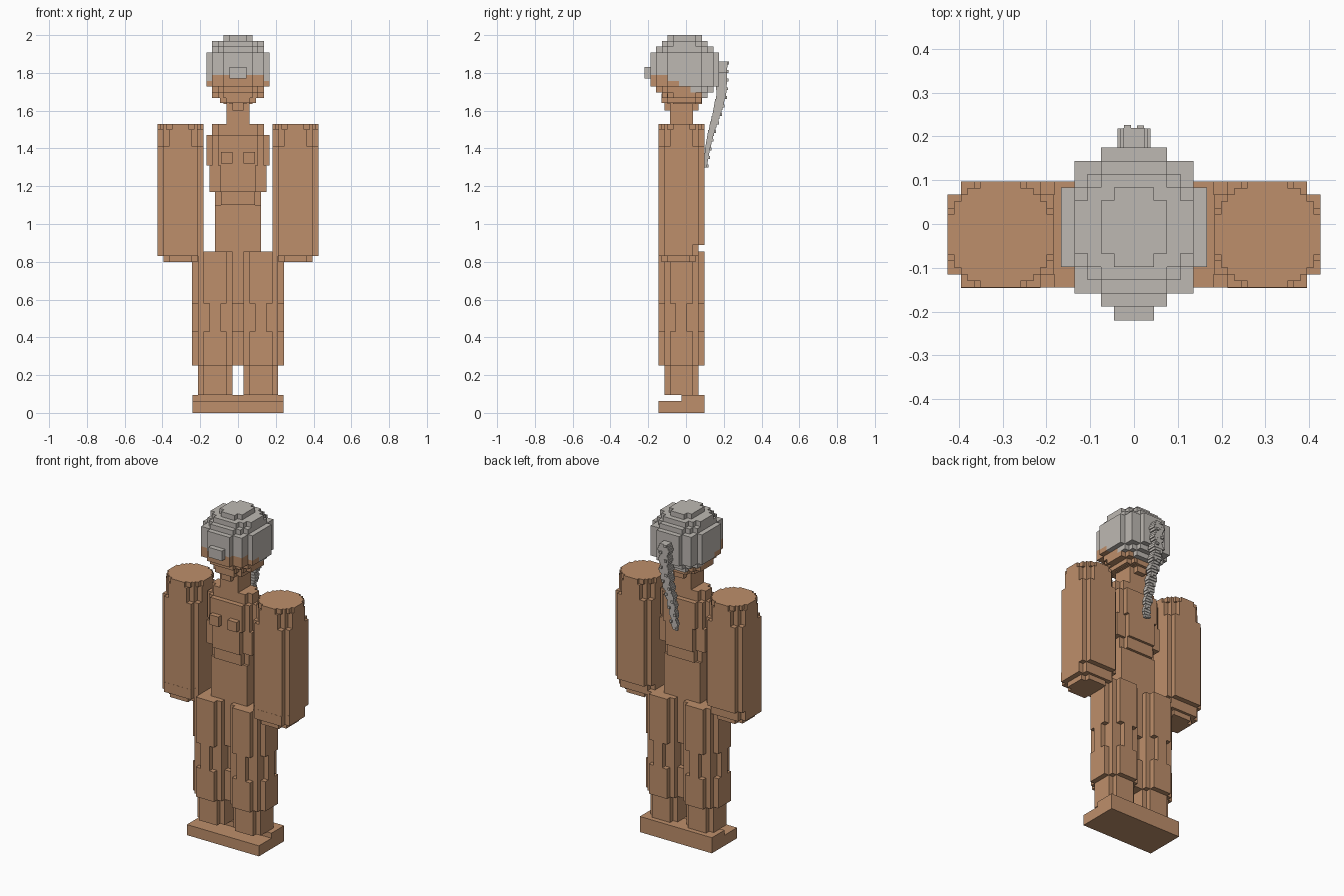
import bpy, bmesh
from mathutils import Matrix, Vector

default = bpy.data.objects.get("Cube")
if default:
    bpy.data.objects.remove(default)

U = 2 / 66          # block size
MID = -0.024        # depth centre of the body


def material(name, rgb):
    m = bpy.data.materials.new(name)
    m.use_nodes = True
    m.diffuse_color = (*rgb, 1)
    m.node_tree.nodes["Principled BSDF"].inputs["Base Color"].default_value = (*rgb, 1)
    return m


WOOD = material("warm brown", (0.515, 0.275, 0.147))
GREY = material("light grey", (0.515, 0.485, 0.450))


def box(bm, x0, x1, y0, y1, z0, z1):
    centre = Vector(((x0 + x1) / 2, (y0 + y1) / 2, (z0 + z1) / 2))
    scale = Matrix.Diagonal((x1 - x0, y1 - y0, z1 - z0, 1))
    bmesh.ops.create_cube(bm, size=1, matrix=Matrix.Translation(centre) @ scale)


def finish(name, bm, mat):
    mesh = bpy.data.meshes.new(name)
    bm.to_mesh(mesh)
    bm.free()
    mesh.materials.append(mat)
    ob = bpy.data.objects.new(name, mesh)
    bpy.context.collection.objects.link(ob)


def rows(rx, ry, power, u=U):
    """Half width and depth range of each block row in a rounded outline."""
    n = max(1, round(2 * ry / u))
    step = 2 * ry / n
    for j in range(n):
        y = -ry + (j + 0.5) * step
        w = rx * (1 - abs(y / ry) ** power) ** (1 / power)
        half = rx - u * round((rx - w) / u)
        if half > 0.005:
            yield half, y - step / 2, y + step / 2


def tower(name, cx, slices, mat=WOOD):
    """Stack of slices: bottom, top, x radius, y radius, power, block, y centre."""
    bm = bmesh.new()
    for z0, z1, rx, ry, power, u, cy in slices:
        for half, y0, y1 in rows(rx, ry, power, u):
            box(bm, cx - half, cx + half, cy + y0, cy + y1, z0, z1)
    finish(name, bm, mat)


# Base with raised heel half
bm = bmesh.new()
box(bm, -0.242, 0.242, -0.145, 0.097, 0, 0.064)
box(bm, -0.242, 0.242, -0.024, 0.097, 0.064, 0.095)
finish("base", bm, WOOD)

# Legs and arms
R = 4 * U
for side, s in (("left", 1), ("right", -1)):
    tower(side + "_leg", s * R, [
        (0.095, 0.25, 3 * U, 3 * U, 2.5, U, MID),
        (0.25, 0.43, R, R, 2, U, MID),
        (0.43, 0.58, R, R, 1.6, U, MID),
        (0.58, 0.855, R, R, 2, U, MID)])
    tower(side + "_arm", s * 0.305, [
        (0.80, 0.83, 0.09, 0.09, 3, U, -0.04),
        (0.83, 0.89, R, 0.106, 3, U, -0.04),
        (0.89, 1.41, R, R, 3, U, MID),
        (1.41, 1.50, R, R, 2.2, U, MID),
        (1.50, 1.53, R, R, 2, U / 2, MID)])

# Torso and neck
tower("torso", 0, [
    (0.855, 1.10, R, 2 * U, 12, U, MID),
    (1.10, 1.17, R, 0.076, 2.3, U, MID),
    (1.17, 1.31, 0.152, 3 * U, 2.3, U, MID),
    (1.31, 1.47, 0.167, 3 * U, 2.3, U, MID),
    (1.47, 1.53, 0.137, 2 * U, 2.5, U, MID)])
tower("neck", 0, [
    (1.53, 1.60, 2 * U, 2 * U, 2.5, U, MID),
    (1.60, 1.64, 2 * U, 3 * U, 2.5, U, MID),
    (1.64, 1.69, 0.095, 0.106, 2.3, U, MID)])

# Chest blocks
bm = bmesh.new()
for s in (-1, 1):
    a, b = sorted((s * U, s * 3 * U))
    box(bm, a, b, -0.145, -0.10, 1.32, 1.38)
finish("chest_blocks", bm, WOOD)

# Head ball, split by a slanting hairline
head, hair = bmesh.new(), bmesh.new()
LAYERS = 12
for k in range(LAYERS):
    z = 2 - (LAYERS - k) * U
    t = abs(k + 0.5 - LAYERS / 2) / (LAYERS / 2)
    shrink = (1 - t ** 2.3) ** (1 / 2.3)
    rx = 5.5 * U - U * round(5.5 * (1 - shrink))
    ry = U * round(6 * shrink)
    for half, y0, y1 in rows(rx, ry, 2.3):
        y = (y0 + y1) / 2
        target = hair if z + U / 2 > 1.725 - 0.45 * y else head
        box(target, -half, half, y0 - 0.007, y1 - 0.007, z, z + U)
finish("head", head, WOOD)

# Fringe
box(hair, -1.5 * U, 1.5 * U, -0.22, -0.18, 1.77, 1.83)
finish("hair", hair, GREY)

# Braid of small blocks following a falling path
PATH = [(1.86, 0.185), (1.70, 0.188), (1.62, 0.17), (1.50, 0.135), (1.40, 0.113), (1.30, 0.10)]
bm = bmesh.new()
h = U / 2
for i in range(37):
    z = 1.86 - i * h
    for (za, ya), (zb, yb) in zip(PATH, PATH[1:]):
        if zb <= z <= za:
            y = ya + (yb - ya) * (za - z) / (za - zb)
    thick = 0.034 - 0.026 * i / 37
    wide = (0.024, 0.032, 0.038, 0.032)[i % 4] * (1 - i / 90)
    box(bm, -wide, wide, y - thick, y + thick, z - h, z)
    # Alternating side knots
    if i % 3 == 0:
        s = 1 if i % 2 else -1
        box(bm, s * 0.015 - h / 2, s * 0.015 + h / 2, y, y + thick + h / 2, z - h, z)
finish("braid", bm, GREY)
